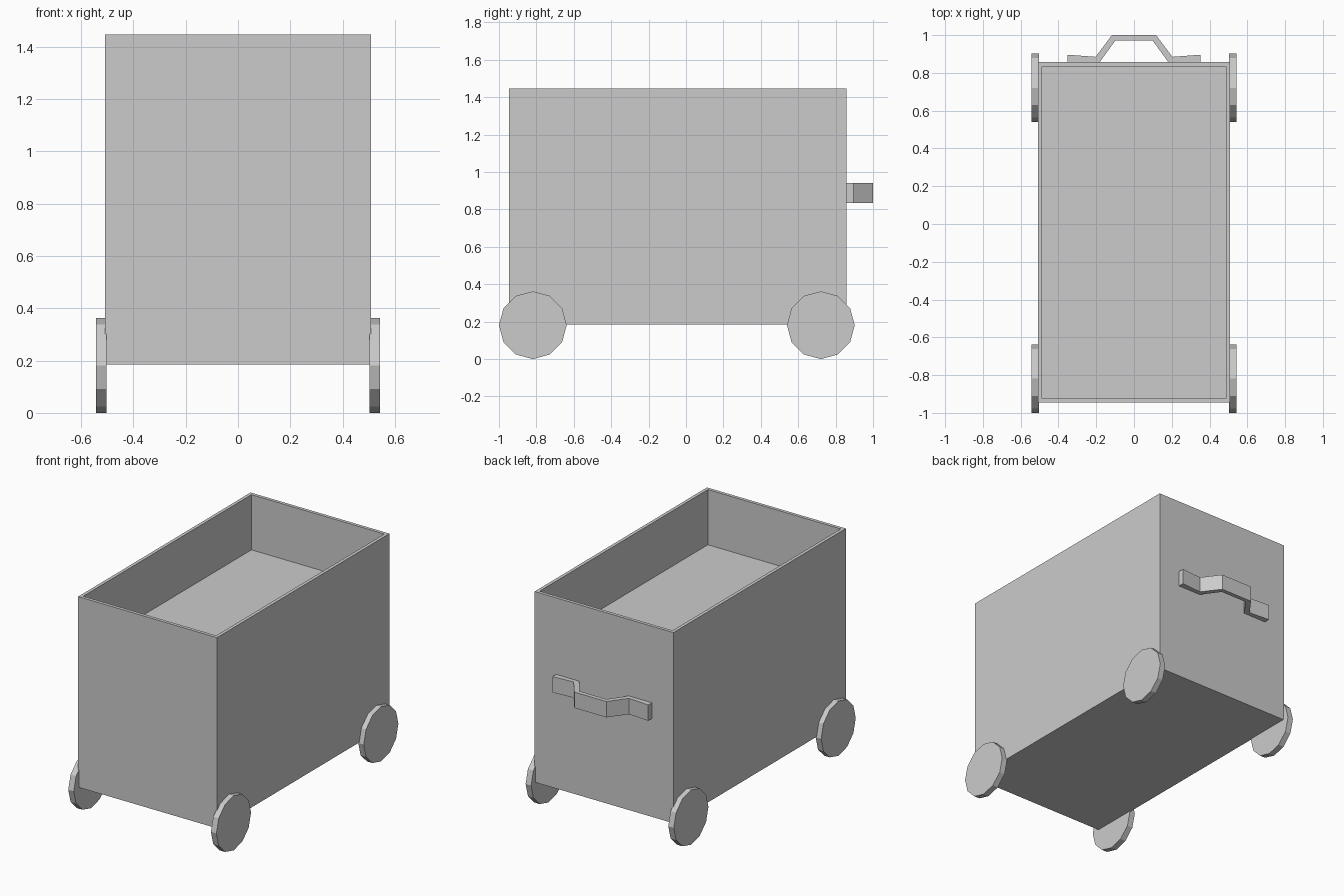
import bpy
import bmesh
from math import pi
from mathutils import Matrix, Vector

cube = bpy.data.objects.get("Cube")
if cube:
    bpy.data.objects.remove(cube, do_unlink=True)

grey = bpy.data.materials.new("light_grey")
grey.use_nodes = True
colour = (0.6, 0.6, 0.6, 1)
grey.diffuse_color = colour
grey.node_tree.nodes["Principled BSDF"].inputs["Base Color"].default_value = colour


def finish(name, bm):
    bmesh.ops.recalc_face_normals(bm, faces=bm.faces)
    mesh = bpy.data.meshes.new(name)
    bm.to_mesh(mesh)
    bm.free()
    mesh.materials.append(grey)
    obj = bpy.data.objects.new(name, mesh)
    bpy.context.collection.objects.link(obj)
    return obj


# Cart body: a box whose top is inset to a rim and sunk to form the tray
HALF_WIDTH, FRONT, BACK = 0.508, -0.945, 0.857
BOTTOM, TOP, RIM, DEPTH = 0.185, 1.446, 0.031, 0.365
bm = bmesh.new()
size = Vector((2 * HALF_WIDTH, BACK - FRONT, TOP - BOTTOM))
centre = Vector((0, (FRONT + BACK) / 2, (BOTTOM + TOP) / 2))
bmesh.ops.create_cube(bm, size=1, matrix=Matrix.Translation(centre) @ Matrix.Diagonal(size.to_4d()))
bm.normal_update()
top = max(bm.faces, key=lambda f: f.calc_center_median().z)
bmesh.ops.inset_region(bm, faces=[top], thickness=RIM)
tray = bmesh.ops.extrude_face_region(bm, geom=[top])["geom"]
bmesh.ops.translate(bm, vec=(0, 0, -DEPTH), verts=[v for v in tray if isinstance(v, bmesh.types.BMVert)])
if top.is_valid:
    bmesh.ops.delete(bm, geom=[top], context="FACES_ONLY")
finish("cart_body", bm)

# Four twelve-sided wheels
RADIUS, THICKNESS = 0.181, 0.04
for end, y in (("front", -0.819), ("back", 0.721)):
    for side, sign in (("left", 1), ("right", -1)):
        bm = bmesh.new()
        place = Matrix.Translation((sign * (0.542 - THICKNESS / 2), y, RADIUS))
        bmesh.ops.create_cone(bm, cap_ends=True, segments=12, radius1=RADIUS, radius2=RADIUS,
                              depth=THICKNESS, matrix=place @ Matrix.Rotation(pi / 2, 4, "Y"))
        finish(f"{end}_{side}_wheel", bm)

# Bent strap handle on the back: mirrored plan outline raised to a band
outer = [(0.351, 0.896), (0.203, 0.885), (0.117, 1.0)]
inner = [(0.098, 0.972), (0.183, 0.855), (0.351, 0.855)]
half = outer[::-1] + inner[::-1]


def mirrored(points):
    return [(-x, y) for x, y in points]


outline = outer + mirrored(outer[::-1]) + mirrored(inner[::-1]) + inner
bm = bmesh.new()
face = bm.faces.new([bm.verts.new((x, y, 0.835)) for x, y in outline])
band = bmesh.ops.extrude_face_region(bm, geom=[face])["geom"]
bmesh.ops.translate(bm, vec=(0, 0, 0.105), verts=[v for v in band if isinstance(v, bmesh.types.BMVert)])
finish("push_handle", bm)
